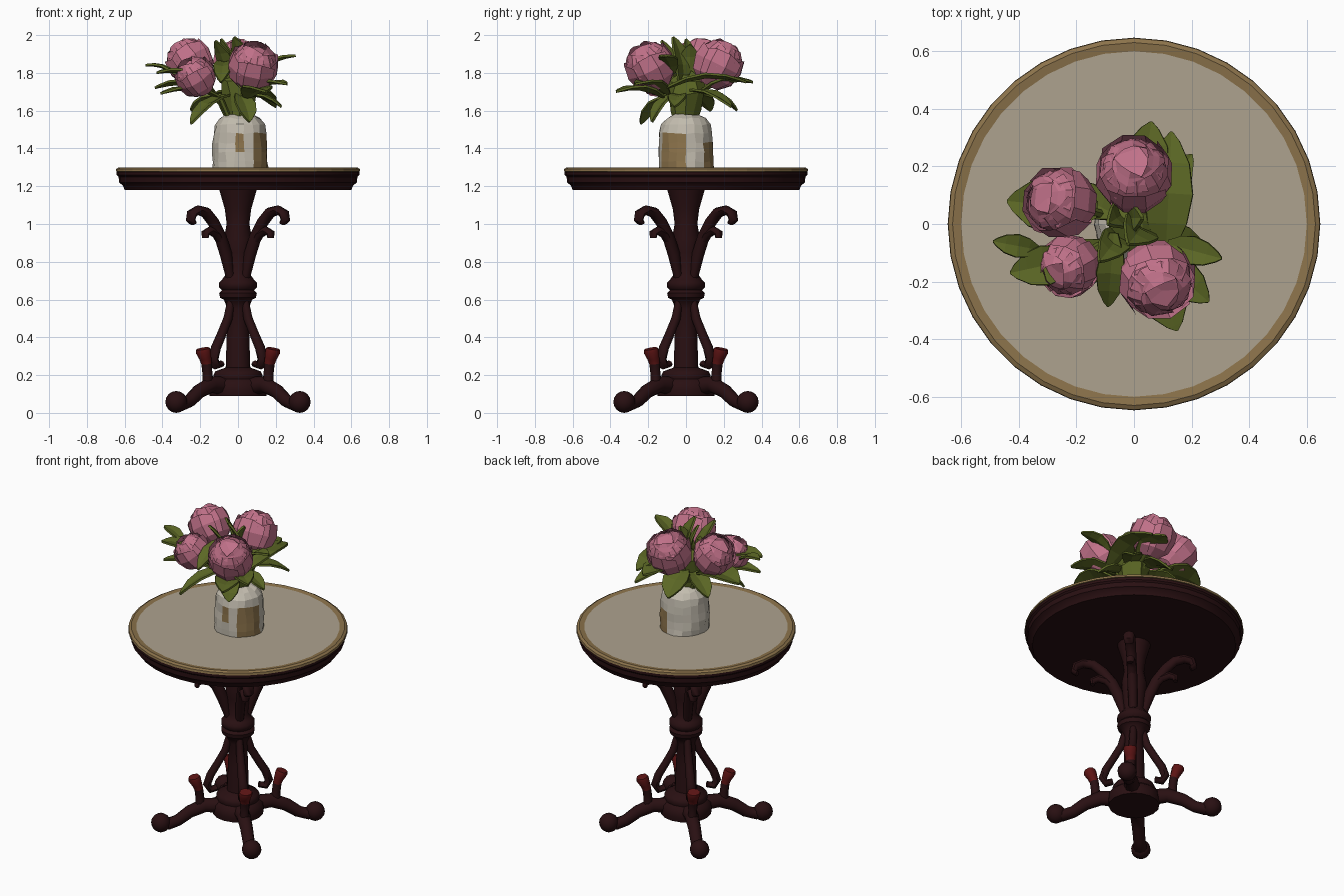
import bpy, bmesh, math, random
from mathutils import Vector, Matrix

if "Cube" in bpy.data.objects:
    bpy.data.objects.remove(bpy.data.objects["Cube"])
random.seed(4)

def mat(name, c):
    m = bpy.data.materials.new(name)
    m.diffuse_color = (*c, 1)
    m.use_nodes = True
    m.node_tree.nodes["Principled BSDF"].inputs["Base Color"].default_value = m.diffuse_color
    return m

WOOD = mat("dark_mahogany", (0.022, 0.005, 0.006))
RED = mat("red_mahogany", (0.11, 0.007, 0.007))
CREAM = mat("cream_stone", (0.42, 0.365, 0.275))
GOLD = mat("old_gold", (0.26, 0.17, 0.07))
WHITE = mat("vase_ivory", (0.55, 0.51, 0.43))
PINK = mat("rose_pink", (0.53, 0.165, 0.25))
GREEN = mat("leaf_green", (0.105, 0.135, 0.018))

def finish(bm, name, mats, rule=None, smooth=None):
    bmesh.ops.recalc_face_normals(bm, faces=bm.faces)
    if rule:
        for f in bm.faces:
            f.material_index = rule(f.calc_center_median())
    me = bpy.data.meshes.new(name)
    bm.to_mesh(me)
    bm.free()
    for m in mats:
        me.materials.append(m)
    o = bpy.data.objects.new(name, me)
    bpy.context.collection.objects.link(o)
    if smooth:
        bpy.ops.object.select_all(action='DESELECT')
        o.select_set(True)
        bpy.context.view_layer.objects.active = o
        bpy.ops.object.shade_smooth_by_angle(angle=math.radians(smooth))
    return o

def skin(bm, rings, caps=(True, True)):
    n = len(rings[0])
    vs = [[bm.verts.new(p) for p in r] for r in rings]
    for a, b in zip(vs, vs[1:]):
        for i in range(n):
            bm.faces.new((a[i], a[(i + 1) % n], b[(i + 1) % n], b[i]))
    if caps[0]: bm.faces.new(vs[0])
    if caps[1]: bm.faces.new(vs[-1])

def lathe(name, prof, n, mats, rule=None, smooth=None, c=(0, 0), jit=0.0, caps=(True, True)):
    bm = bmesh.new()
    j = lambda: random.uniform(-jit, jit)
    rings = [[(c[0] + r * math.cos(2 * math.pi * i / n) + j(), c[1] + r * math.sin(2 * math.pi * i / n) + j(), z + j() * (k > 0))
              for i in range(n)] for k, (r, z) in enumerate(prof)]
    skin(bm, rings, caps)
    return finish(bm, name, mats, rule, smooth)

def scroll(name, path, angle, rule=None):
    """Bar along a planar (radius, z, in-plane half size, sideways half size) path, turned about z."""
    bm = bmesh.new()
    rings, rot = [], Matrix.Rotation(angle, 3, 'Z')
    for i, (r, z, t, w) in enumerate(path):
        a, b = path[max(i - 1, 0)], path[min(i + 1, len(path) - 1)]
        d = Vector((b[0] - a[0], 0, b[1] - a[1])).normalized()
        nrm, side = Vector((-d.z, 0, d.x)), Vector((0, 1, 0))
        rings.append([rot @ (Vector((r, 0, z)) + nrm * t * math.cos(k * math.pi / 4) + side * w * math.sin(k * math.pi / 4))
                      for k in range(8)])
    skin(bm, rings)
    return finish(bm, name, [WOOD, RED], rule, 50)

# Round top: wooden apron, gold rim, cream inlay
lathe("table_apron", [(0.60, 1.18), (0.61, 1.205), (0.63, 1.22), (0.632, 1.25), (0.642, 1.26), (0.642, 1.276)], 36, [WOOD], smooth=35)
lathe("gold_rim", [(0.63, 1.274), (0.647, 1.278), (0.645, 1.292), (0.63, 1.30), (0.60, 1.296), (0.60, 1.28)], 36, [GOLD])
lathe("cream_tabletop", [(0.602, 1.282), (0.602, 1.296)], 36, [CREAM])

# Turned pedestal column
lathe("column", [(0.15, 0.09), (0.155, 0.12), (0.15, 0.16), (0.125, 0.18), (0.13, 0.2), (0.12, 0.22), (0.065, 0.24),
                 (0.06, 0.4), (0.055, 0.55), (0.075, 0.6), (0.095, 0.61), (0.1, 0.635), (0.085, 0.65), (0.1, 0.665),
                 (0.1, 0.69), (0.085, 0.705), (0.06, 0.74), (0.07, 0.85), (0.075, 0.92), (0.06, 1.0), (0.07, 1.08),
                 (0.09, 1.15), (0.1, 1.185)], 16, [WOOD], smooth=45)

# Four diagonal sets of scrolls, struts, posts, legs and feet
for k in range(4):
    a = math.pi / 4 + k * math.pi / 2
    scroll("upper_scroll", [(0.06, 0.72, .02, .025), (0.09, 0.84, .035, .03), (0.13, 0.93, .035, .03), (0.185, 1.01, .032, .03),
                            (0.24, 1.06, .03, .032), (0.30, 1.073, .026, .034), (0.345, 1.055, .024, .034),
                            (0.355, 1.02, .02, .03), (0.335, 1.005, .014, .025)], a)
    scroll("lower_curl", [(0.10, 0.87, .02, .025), (0.16, 0.945, .024, .026), (0.21, 0.965, .023, .026),
                          (0.245, 0.95, .022, .026), (0.245, 0.925, .014, .02)], a)
    scroll("column_strut", [(0.05, 0.6, .02, .02), (0.075, 0.5, .024, .024), (0.12, 0.42, .024, .026), (0.165, 0.345, .025, .028),
                            (0.185, 0.285, .025, .03), (0.165, 0.25, .022, .028), (0.125, 0.26, .018, .024)], a)
    scroll("leg_post", [(0.225, 0.12, .035, .03), (0.228, 0.2, .026, .026), (0.235, 0.26, .026, .03), (0.245, 0.29, .03, .034),
                        (0.26, 0.325, .038, .042), (0.264, 0.34, .034, .038)], a, lambda c: 1 if c.z > 0.255 else 0)
    scroll("leg", [(0.08, 0.14, .05, .05), (0.2, 0.15, .045, .042), (0.29, 0.115, .04, .038), (0.36, 0.065, .036, .036),
                   (0.42, 0.045, .035, .04), (0.46, 0.05, .035, .045)], a)
    bm = bmesh.new()
    bmesh.ops.create_uvsphere(bm, u_segments=12, v_segments=8, radius=0.058)
    bm.transform(Matrix.Translation((0.462 * math.cos(a), 0.462 * math.sin(a), 0.058)))
    finish(bm, "scroll_foot", [WOOD], smooth=60)

# Chipped vase with gold patches: (angle, half width, low, high)
PATCHES = [(-90, 11, 1.36, 1.5), (-30, 21, 1.3, 1.46), (60, 21, 1.31, 1.42)]
def vase_rule(c):
    a = math.degrees(math.atan2(c.y, c.x - 0.01))
    return int(any(abs(a - p[0]) < p[1] and p[2] < c.z < p[3] for p in PATCHES))
lathe("vase", [(0.148, 1.295), (0.146, 1.33), (0.144, 1.38), (0.142, 1.43), (0.14, 1.48), (0.13, 1.525), (0.105, 1.56),
               (0.07, 1.58)], 18, [WHITE, GOLD], vase_rule, c=(0.01, 0), jit=0.005)

# Roses: faceted core wrapped in overlapping petals
def rose(name, c, r):
    c = Vector(c)
    bm = bmesh.new()
    bmesh.ops.create_icosphere(bm, subdivisions=2, radius=0.92)
    for v in bm.verts:
        v.co *= random.uniform(0.93, 1.03)
        if v.co.z > 0.75:
            v.co.z = 0.66
    for ring, (n, lo, hi, half, rad) in enumerate([(4, 2.7, 1.0, 0.95, 1.0), (3, 1.7, 0.6, 1.1, 0.93), (3, 1.0, 0.35, 1.1, 0.95)]):
        for k in range(n):
            ph0, g = 2 * math.pi * k / n + ring, []
            for j in range(4):
                th = lo + (hi - lo) * j / 3
                row = []
                for i in range(4):
                    u = i / 1.5 - 1
                    t = th + (0.22 * u * u if j == 3 else 0)
                    R = rad + 0.04 * (1 - abs(u)) + 0.05 * (j == 3) + 0.03 * u
                    ph = ph0 + half * u
                    row.append(bm.verts.new((R * math.sin(t) * math.cos(ph), R * math.sin(t) * math.sin(ph), R * math.cos(t))))
                g.append(row)
            for j in range(3):
                for i in range(3):
                    bm.faces.new((g[j][i], g[j][i + 1], g[j + 1][i + 1], g[j + 1][i]))
    out = Vector((c.x, c.y, 0.35)).normalized()
    q = Vector((0, 0, 1)).rotation_difference(out).to_matrix().to_4x4()
    bm.transform(Matrix.Translation(c) @ q @ Matrix.Scale(r, 4))
    finish(bm, name, [PINK])

def stem(c):
    bm = bmesh.new()
    p0, p1 = Vector((c[0] * 0.1, c[1] * 0.1, 1.5)), Vector(c)
    pm = Vector((c[0] * 0.4, c[1] * 0.4, 1.66))
    skin(bm, [[p + Vector((0.016 * math.cos(k * math.pi / 3), 0.016 * math.sin(k * math.pi / 3), 0)) for k in range(6)]
              for p in (p0, pm, p1)])
    finish(bm, "stem", [GREEN])

for nm, c, r in [("rose_back", (0.0, 0.17, 1.845), 0.134), ("rose_left", (-0.255, 0.075, 1.86), 0.125),
                 ("rose_front", (0.08, -0.19, 1.835), 0.134), ("rose_low", (-0.225, -0.145, 1.78), 0.108)]:
    rose(nm, c, r)
    stem(c)

# Leaves: base, tip, half width
def leaf(base, tip, w):
    base, tip = Vector(base), Vector(tip)
    d = tip - base
    side = d.cross(Vector((0, 0, 1))).normalized()
    up = side.cross(d).normalized()
    bm = bmesh.new()
    rows = []
    for t, k in [(0, .3), (.25, .8), (.5, 1), (.75, .8), (.93, .35), (1, .06)]:
        p = base + d * t + up * 0.1 * d.length * math.sin(math.pi * t)
        rows.append([bm.verts.new(p + side * w * k * s + up * 0.22 * w * k * abs(s)) for s in (-1, 0, 1)])
    for a, b in zip(rows, rows[1:]):
        for i in (0, 1):
            bm.faces.new((a[i], a[i + 1], b[i + 1], b[i]))
    o = finish(bm, "leaf", [GREEN])
    s = o.modifiers.new("thickness", 'SOLIDIFY')
    s.thickness, s.offset = 0.012, 0

for b, t, w in [
    ((0.02, 0.08, 1.70), (0.06, 0.355, 1.75), .085), ((0.11, -0.1, 1.72), (0.13, 0.32, 1.75), .085),
    ((0.12, -0.07, 1.80), (0.305, -0.12, 1.89), .05), ((0.06, -0.1, 1.69), (0.26, -0.27, 1.74), .07),
    ((0.05, -0.12, 1.67), (0.15, -0.37, 1.70), .08), ((-0.2, -0.12, 1.76), (-0.43, -0.17, 1.80), .07),
    ((-0.33, -0.09, 1.79), (-0.49, -0.06, 1.84), .04), ((-0.1, -0.07, 1.67), (-0.41, -0.18, 1.69), .06),
    ((-0.13, 0.05, 1.70), (-0.44, 0.08, 1.72), .1), ((-0.07, -0.03, 1.86), (-0.09, -0.285, 1.75), .05),
    ((-0.05, -0.05, 1.68), (-0.25, -0.24, 1.53), .055), ((0.03, 0.0, 1.70), (0.2, 0.24, 1.62), .06),
    ((0.0, -0.06, 1.69), (0.06, -0.18, 1.54), .06), ((-0.03, 0.05, 1.70), (-0.06, 0.27, 1.60), .08),
    ((0.04, -0.03, 1.68), (0.23, -0.06, 1.62), .05), ((-0.06, 0.03, 1.68), (-0.25, 0.13, 1.60), .06),
    ((-0.05, -0.04, 1.68), (-0.12, -0.13, 1.97), .055), ((0.02, -0.02, 1.68), (-0.02, -0.07, 1.99), .07),
    ((0.0, 0.02, 1.68), (0.03, 0.02, 1.95), .07), ((-0.06, 0.02, 1.68), (-0.09, 0.0, 1.98), .05)]:
    leaf(b, t, w)

# Green core of the bouquet where the stems gather
lathe("bouquet_core", [(0.05, 1.5), (0.07, 1.6), (0.1, 1.69), (0.09, 1.76), (0.04, 1.8)], 9, [GREEN], jit=0.015)
